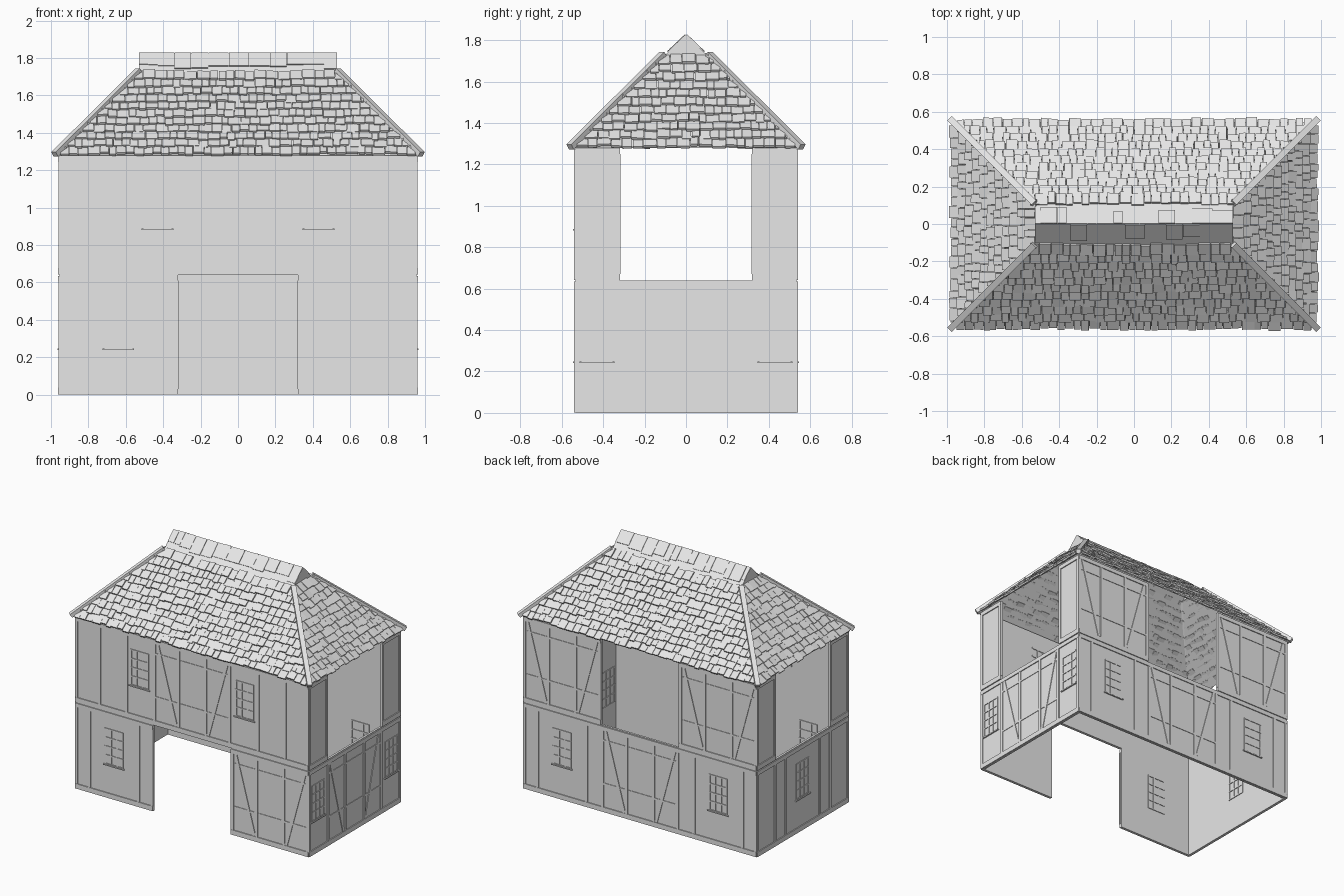
import bpy, bmesh, math, random
from mathutils import Matrix, Vector

random.seed(4)
cube = bpy.data.objects.get("Cube")
if cube:
    bpy.data.objects.remove(cube)

grey = bpy.data.materials.new("plain_grey")
grey.use_nodes = True
grey.diffuse_color = (0.8, 0.8, 0.8, 1)
grey.node_tree.nodes["Principled BSDF"].inputs["Base Color"].default_value = (0.8, 0.8, 0.8, 1)

HX, HY = 0.955, 0.535       # wall half sizes
FLOOR = 0.64                # storey height and module width
EAVE, TOP = 1.28, 1.72      # roof slope heights
RX, RY = 0.53, 0.11         # half sizes where the slopes end


def finish(name, bm):
    mesh = bpy.data.meshes.new(name)
    bmesh.ops.recalc_face_normals(bm, faces=bm.faces)
    bm.to_mesh(mesh)
    bm.free()
    mesh.materials.append(grey)
    obj = bpy.data.objects.new(name, mesh)
    bpy.context.scene.collection.objects.link(obj)
    return obj


def box(bm, matrix, center, size, rot=None):
    m = matrix @ Matrix.Translation(center) @ (rot or Matrix()) @ Matrix.Diagonal((*size, 1))
    bmesh.ops.create_cube(bm, size=1, matrix=m)


def side(index):
    """Frame of a wall: x along it, -y outwards. 0 front, 1 right, 2 back, 3 left."""
    depth = HX if index % 2 else HY
    return Matrix.Rotation(index * math.pi / 2, 4, 'Z') @ Matrix.Translation((0, -depth, 0))


def panel(bm, m, u0, u1, z0):
    box(bm, m, ((u0 + u1) / 2, 0.008, z0 + FLOOR / 2), (u1 - u0, 0.016, FLOOR))


def beam(bm, m, a, b, width=0.022, out=0.006):
    """Raised timber between two (u, z) points."""
    d = Vector((b[0] - a[0], 0, b[1] - a[1]))
    angle = math.atan2(d.x, d.z)
    box(bm, m, ((a[0] + b[0]) / 2, 0, (a[1] + b[1]) / 2), (width, out * 2, d.length),
        Matrix.Rotation(angle, 4, 'Y'))


def rails(bm, m, u0, u1, z0):
    beam(bm, m, (u0, z0 + 0.02), (u1, z0 + 0.02), 0.036, 0.007)
    beam(bm, m, (u0, z0 + 0.62), (u1, z0 + 0.62), 0.03, 0.007)


def braced(bm, m, u, z0):
    """Two posts with leaning braces and thin cross rails."""
    for s in (-1, 1):
        beam(bm, m, (u + s * 0.308, z0 + 0.03), (u + s * 0.308, z0 + 0.61))
        beam(bm, m, (u + s * 0.11, z0 + 0.03), (u + s * 0.11, z0 + 0.61), 0.02)
        beam(bm, m, (u + s * 0.285, z0 + 0.61), (u + s * 0.13, z0 + 0.04), out=0.005)
    for z in (0.21, 0.53):
        beam(bm, m, (u - 0.3, z0 + z), (u + 0.3, z0 + z), 0.014, 0.004)


def posts(bm, m, us, z0):
    for u in us:
        beam(bm, m, (u, z0 + 0.03), (u, z0 + 0.61))


def window(bm, m, u, z0):
    """Lattice seen from both sides of the wall."""
    lo, hi, w = z0 + 0.25, z0 + 0.51, 0.07
    for k in range(4):
        x = u - w + k * w * 2 / 3
        box(bm, m, (x, 0.008, (lo + hi) / 2), (0.009, 0.024, hi - lo))
    for z in (lo, lo + 0.065, lo + 0.13, hi - 0.065, hi):
        box(bm, m, (u, 0.008, z), (2 * w + 0.01, 0.026, 0.009))
    box(bm, m, (u, 0.0, lo - 0.006), (2 * w + 0.03, 0.02, 0.008))


FRONT, RIGHT, BACK, LEFT = (side(i) for i in range(4))
T = FLOOR / 2

# Walls: each entry is frame, start, end, base height
spans = [(FRONT, -HX, -T, 0), (FRONT, T, HX, 0), (FRONT, -HX, HX, FLOOR),
         (BACK, -HX, HX, 0), (BACK, -HX, -T, FLOOR), (BACK, T, HX, FLOOR)]
for f in (RIGHT, LEFT):
    spans += [(f, -HY, HY, 0), (f, -HY, -T, FLOOR), (f, T, HY, FLOOR)]
walls, frame = bmesh.new(), bmesh.new()
for m, a, b, z in spans:
    panel(walls, m, a, b, z)
    rails(frame, m, a, b, z)
    posts(frame, m, (a + 0.008, b - 0.008), z)
finish("wall_panels", walls)

# Braced bays and posts
for m, u, z in ((FRONT, FLOOR, 0), (FRONT, 0, FLOOR), (RIGHT, 0, 0), (BACK, 0, 0),
                (BACK, -FLOOR, FLOOR), (BACK, FLOOR, FLOOR)):
    braced(frame, m, u, z)
posts(frame, FRONT, (-0.84, -0.44), 0)
posts(frame, FRONT, (-0.76, -0.54, 0.54, 0.76), FLOOR)
posts(frame, BACK, (-0.84, -0.44, 0.44, 0.84), 0)
posts(frame, LEFT, (-T, -0.2, 0.2, T), 0)
finish("timber_frame", frame)

# Windows
lattice = bmesh.new()
for m, u, z in ((FRONT, -0.64, 0), (FRONT, -0.43, FLOOR), (FRONT, 0.43, FLOOR),
                (BACK, -0.64, 0), (BACK, 0.64, 0), (LEFT, 0, 0),
                (RIGHT, -0.43, 0), (RIGHT, 0.43, 0)):
    window(lattice, m, u, z)
finish("windows", lattice)

# Roof deck: four slopes open below, closed by the ridge prism
deck = bmesh.new()
corners = ((-1, -1), (1, -1), (1, 1), (-1, 1))
low = [deck.verts.new((x * 0.965, y * 0.545, EAVE)) for x, y in corners]
high = [deck.verts.new((x * RX, y * RY, TOP)) for x, y in corners]
for i in range(4):
    j = (i + 1) % 4
    deck.faces.new((low[i], low[j], high[j], high[i]))
ends = [deck.verts.new((s * RX, 0, 1.825)) for s in (-1, 1)]
deck.faces.new((high[0], high[1], ends[1], ends[0]))
deck.faces.new((high[2], high[3], ends[0], ends[1]))
deck.faces.new((high[1], high[2], ends[1]))
deck.faces.new((high[3], high[0], ends[0]))
finish("roof_deck", deck)

# Tiles in overlapping uneven rows on each slope
tiles = bmesh.new()
ROWS = 11
for i in range(4):
    eave_d, top_d, wide, narrow = (0.965, RX, 0.545, RY) if i % 2 else (0.545, RY, 0.965, RX)
    run, rise = eave_d - top_d, TOP - EAVE
    length = math.hypot(run, rise)
    m = (Matrix.Rotation(i * math.pi / 2, 4, 'Z') @ Matrix.Translation((0, -eave_d, EAVE))
         @ Matrix.Rotation(math.atan2(rise, run), 4, 'X'))
    step = length / ROWS
    for r in range(ROWS):
        half = wide + (narrow - wide) * (r + 0.4) / ROWS
        u = -half
        while u < half - 0.005:
            w = min(random.uniform(0.035, 0.07), half - u)
            tilt = Matrix.Rotation(-0.16 + random.uniform(-0.05, 0.05), 4, 'X')
            roll = Matrix.Rotation(random.uniform(-0.05, 0.05), 4, 'Y')
            lift = 0.009 + random.uniform(-0.003, 0.004)
            drop = random.uniform(-0.01, 0.006)
            box(tiles, m, (u + w / 2, (r + 0.55) * step + drop, lift),
                (w - 0.003, step * 1.25, 0.013), tilt @ roll)
            u += w
finish("roof_tiles", tiles)

# Hip beams along the four corners
hips = bmesh.new()
for x, y in corners:
    a = Vector((x * 0.98, y * 0.56, EAVE + 0.005))
    b = Vector((x * RX, y * RY, TOP + 0.012))
    turn = (b - a).to_track_quat('X', 'Z').to_matrix().to_4x4()
    box(hips, Matrix(), (a + b) / 2, ((b - a).length, 0.034, 0.03), turn)
finish("hip_beams", hips)

# Ridge caps: uneven tiles folded over the ridge
caps = bmesh.new()
slope = math.atan2(1.825 - TOP, RY)
for s in (0, 2):
    m = (Matrix.Rotation(s * math.pi / 2, 4, 'Z') @ Matrix.Translation((0, 0, 1.825))
         @ Matrix.Rotation(slope, 4, 'X'))
    u = -RX
    while u < RX - 0.005:
        w = min(random.choice((0.05, 0.09, 0.11)), RX - u)
        long = random.uniform(0.085, 0.125)
        box(caps, m, (u + w / 2, -long / 2, 0), (w - 0.002, long, random.uniform(0.008, 0.014)))
        u += w
finish("ridge_caps", caps)
